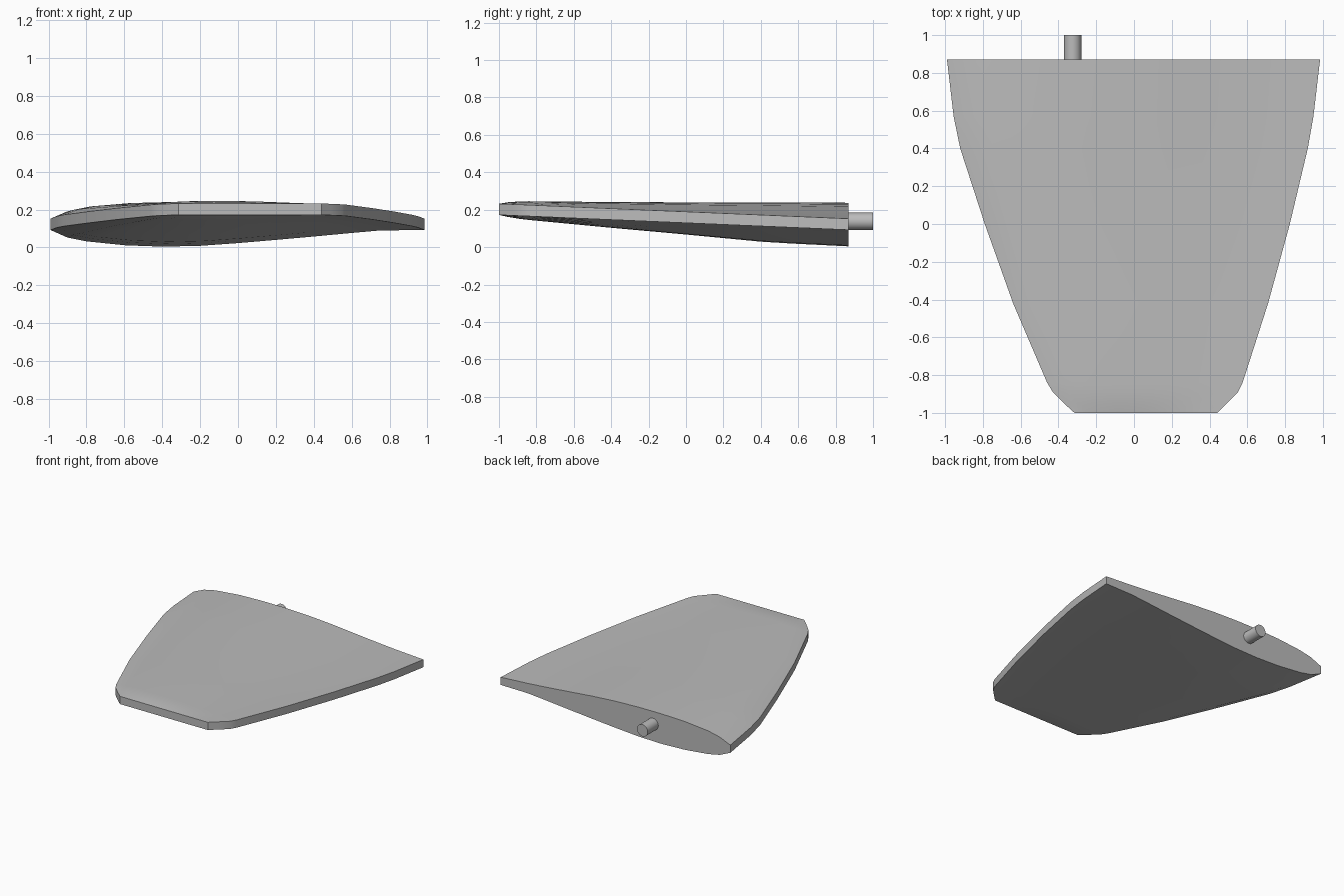
import bpy, bmesh, math

cube = bpy.data.objects.get("Cube")
if cube:
    bpy.data.objects.remove(cube)

grey = bpy.data.materials.new("plain grey")
grey.use_nodes = True
GREY = (0.5, 0.5, 0.5, 1)
grey.diffuse_color = GREY
grey.node_tree.nodes["Principled BSDF"].inputs["Base Color"].default_value = GREY

# Spanwise stations: y, leading x, trailing x, upper bulge, lower bulge
STATIONS = [
    (-1.0, -0.315, 0.44, 0.0, 0.0),
    (-0.95, -0.37, 0.49, 0.01, 0.009),
    (-0.89, -0.43, 0.55, 0.017, 0.016),
    (-0.84, -0.46, 0.575, 0.02, 0.02),
    (-0.42, -0.64, 0.71, 0.034, 0.042),
    (0.0, -0.79, 0.825, 0.05, 0.062),
    (0.4, -0.92, 0.92, 0.067, 0.083),
    (0.57, -0.955, 0.95, 0.074, 0.086),
    (0.87, -0.99, 0.985, 0.085, 0.088),
]
# Chordwise profile: fraction, upper height, lower depth
PROFILE = [
    (0, 0, 0), (0.045, 0.45, 0.45), (0.095, 0.7, 0.68), (0.2, 0.93, 0.92),
    (0.3, 1, 1), (0.4, 0.99, 0.95), (0.5, 0.91, 0.79), (0.6, 0.75, 0.6),
    (0.7, 0.53, 0.4), (0.8, 0.32, 0.19), (0.88, 0.17, 0.03), (1, 0, 0),
]


def rim_height(y):
    """Bottom of the blunt rim, falling from the tip to the root."""
    return 0.172 - 0.08 * (y + 1) / 1.87


def finish(bm, name, angle):
    bmesh.ops.recalc_face_normals(bm, faces=bm.faces[:])
    mesh = bpy.data.meshes.new(name)
    bm.to_mesh(mesh)
    bm.free()
    mesh.materials.append(grey)
    obj = bpy.data.objects.new(name, mesh)
    bpy.context.collection.objects.link(obj)
    bpy.ops.object.select_all(action='DESELECT')
    obj.select_set(True)
    bpy.context.view_layer.objects.active = obj
    bpy.ops.object.shade_smooth_by_angle(angle=math.radians(angle))
    return obj


# Tapered wing: loft closed airfoil loops from tip to root
bm = bmesh.new()
loops = []
for y, lead, trail, up, down in STATIONS:
    low = rim_height(y)
    top = [bm.verts.new((lead + (trail - lead) * t, y, low + 0.06 + up * u))
           for t, u, _ in PROFILE]
    under = [bm.verts.new((lead + (trail - lead) * t, y, low - down * d))
             for t, _, d in PROFILE]
    loops.append(top + under[::-1])
for a, b in zip(loops, loops[1:]):
    for i in range(len(a)):
        j = (i + 1) % len(a)
        bm.faces.new((a[i], a[j], b[j], b[i]))
bm.faces.new(loops[0])
bm.faces.new(loops[-1][::-1])
finish(bm, "wing_panel", 25)

# Mounting peg on the root face
bm = bmesh.new()
bmesh.ops.create_cone(bm, cap_ends=True, segments=32, radius1=0.046,
                      radius2=0.046, depth=0.16)
peg = finish(bm, "mounting_peg", 30)
peg.rotation_euler.x = math.pi / 2
peg.location = (-0.325, 0.92, 0.138)
